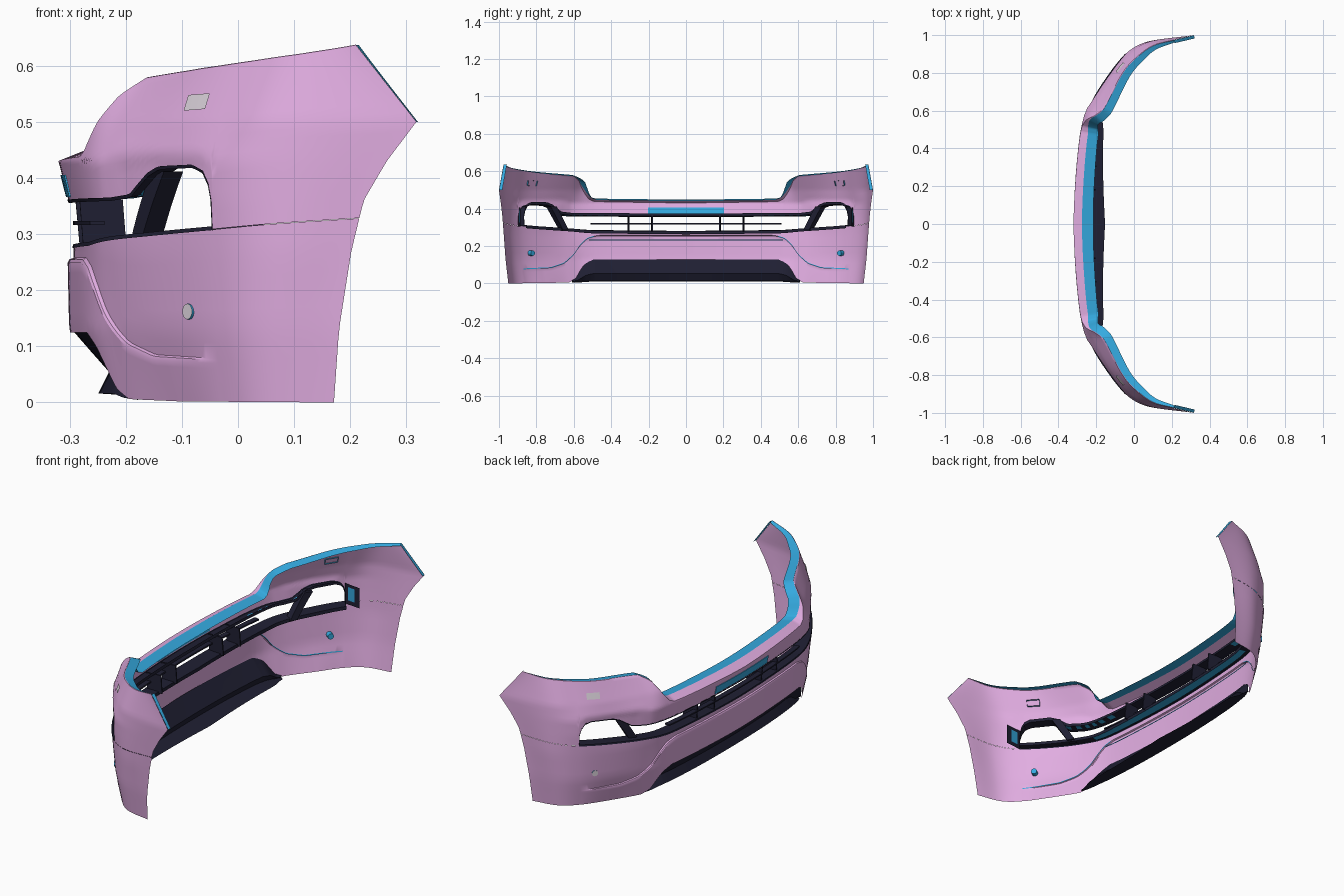
import bpy, bmesh, math
from mathutils import Vector

if "Cube" in bpy.data.objects:
    bpy.data.objects.remove(bpy.data.objects["Cube"])

def material(name, rgb):
    m = bpy.data.materials.new(name)
    m.diffuse_color = (*rgb, 1)
    m.use_nodes = True
    m.node_tree.nodes["Principled BSDF"].inputs["Base Color"].default_value = m.diffuse_color
    return m

PINK = material("pink_paint", (.76, .42, .76))
DARK = material("dark_plastic", (.014, .014, .033))
BLUE = material("blue_edge", (.035, .40, .74))
GREY = material("pale_grey", (.70, .64, .70))

# Plan curves of the skin (x, y) from the centre to the trailing edge, by height
LEVELS = [
    (0.0, [(-.25, 0), (-.245, .28), (-.225, .51), (-.185, .62), (-.10, .75), (-.03, .86), (.05, .925), (.171, .95)]),
    (.13, [(-.29, 0), (-.28, .28), (-.258, .51), (-.212, .63), (-.13, .77), (-.04, .885), (.05, .945), (.18, .965)]),
    (.27, [(-.293, 0), (-.285, .28), (-.265, .51), (-.225, .64), (-.14, .78), (-.045, .895), (.06, .96), (.202, .975)]),
    (.36, [(-.302, 0), (-.292, .28), (-.27, .51), (-.23, .64), (-.143, .78), (-.046, .90), (.065, .963), (.224, .982)]),
    (.43, [(-.32, 0), (-.307, .28), (-.28, .51), (-.235, .64), (-.143, .78), (-.046, .90), (.07, .965), (.265, .99)]),
    (.50, [(-.30, 0), (-.29, .28), (-.265, .51), (-.21, .62), (-.12, .78), (-.03, .89), (.08, .965), (.318, 1.0)]),
    (.637, [(-.25, 0), (-.24, .28), (-.21, .5), (-.13, .6), (-.04, .80), (.03, .885), (.11, .945), (.21, .975)]),
]

def curve(pts, u):
    """Smooth curve through the stations, mirrored at the centre."""
    p = [Vector(q) for q in pts]
    p = [Vector((p[1].x, -p[1].y))] + p + [2 * p[-1] - p[-2]]
    i = min(int(u), 6)
    t = u - i
    a, b, c, d = p[i:i + 4]
    return .5 * (2 * b + (c - a) * t + (2 * a - 5 * b + 4 * c - d) * t * t
                 + (3 * b - a - 3 * c + d) * t ** 3)

def skin(u, z):
    for (z0, a), (z1, b) in zip(LEVELS, LEVELS[1:]):
        if z <= z1 or z1 == .637:
            return curve(a, u).lerp(curve(b, u), (z - z0) / (z1 - z0))

def pt(u, z, inset=0, dz=0):
    """Point on the skin, moved inward by inset and up by dz."""
    t = (skin(min(u + .02, 7), z) - skin(max(u - .02, 0), z)).normalized()
    p = skin(u, z) + Vector((t.y, -t.x)) * inset
    return Vector((p.x, max(p.y, 0) if u < .001 else p.y, z + dz))

def table(*pairs):
    def f(u):
        for (a, p), (b, q) in zip(pairs, pairs[1:]):
            if u <= b:
                return p + (q - p) * max(0, u - a) / (b - a)
        return pairs[-1][1]
    return f

# Height lines running along the bumper
bottom = table((0, .125), (1.9, .125), (2.2, .1), (2.65, .025), (3, .006), (4, .002), (7, 0))
line = table((0, .258), (1.8, .258), (2.1, .242), (2.4, .205), (2.7, .16), (3.2, .108), (3.7, .085), (5, .078), (7, .078))
low = table((0, .275), (2, .28), (3, .29), (5, .308), (7, .328))
top = table((0, .43), (1.9, .438), (2.05, .45), (2.3, .497), (2.6, .547), (3, .578), (4, .595), (5, .607), (6, .62), (7, .637))
opening = table((0, .36), (3.0, .364), (3.4, .37), (3.75, .408), (3.95, .42), (4.6, .423), (4.8, .413), (4.92, .39), (4.98, .36), (5, .31))
swell = table((0, .011), (4, .008), (5, 0))
recess = table((2.8, 0), (3.3, .009), (4.7, .007), (5, 0))

def high(u):
    return opening(u) if u < 5 else low(u) + .0008

def span(a, b, n):
    return [a + (b - a) * i / n for i in range(n + 1)]

ALL = sorted(set([round(u, 3) for u in span(0, 7, 84)] + [1.9, 2.05, 4.8, 4.88, 4.95, 4.98, 5.0]))

def upto(a, b):
    return [u for u in ALL if a <= u <= b]

def loft(name, us, profile, mats, mat_of=lambda u, j: 0, closed=False, angle=35):
    """Skin profile(u) point rows along us; mirrored to the other side."""
    bm = bmesh.new()
    cols = [[bm.verts.new(p) for p in profile(u)] for u in us]
    n = len(cols[0])
    for u, a, b in zip(us, cols, cols[1:]):
        for j in range(n if closed else n - 1):
            k = (j + 1) % n
            bm.faces.new((a[j], a[k], b[k], b[j])).material_index = mat_of(u, j)
    if closed:
        bm.faces.new(cols[0])
        bm.faces.new(cols[-1][::-1])
        bmesh.ops.recalc_face_normals(bm, faces=bm.faces)
    return finish(name, bm, mats, angle)

def finish(name, bm, mats, angle=35):
    me = bpy.data.meshes.new(name)
    bm.to_mesh(me)
    bm.free()
    for m in mats:
        me.materials.append(m)
    ob = bpy.data.objects.new(name, me)
    bpy.context.collection.objects.link(ob)
    bpy.context.view_layer.objects.active = ob
    ob.select_set(True)
    bpy.ops.object.shade_smooth_by_angle(angle=math.radians(angle))
    ob.select_set(False)
    mod = ob.modifiers.new("mirror", 'MIRROR')
    mod.use_axis = (False, True, False)
    return ob

# Lower cover: swollen trim below the crease line, a step, then the panel above
def lower(u):
    s, ln = swell(u), line(u)
    rows = [pt(u, z, -s) for z in span(bottom(u), ln - .009, 7)]
    rows.append(pt(u, ln - .003, -s * .7))
    return rows + [pt(u, z) for z in span(ln, low(u), 8)]
loft("lower_cover", ALL, lower, [PINK], angle=28)

# Thin blue seams on the inner side of the trim
loft("trim_seam", upto(1.9, 4.95),
     lambda u: [pt(u, line(u) - .003, .002), pt(u, line(u) + .002, .002)], [BLUE])
loft("centre_seam", upto(0, 2.05),
     lambda u: [pt(u, .231, .002), pt(u, .236, .002)], [BLUE])

# Upper cover: shallow recess round the lamp, and a lip rolling back over the middle
lip = table((0, .045), (1.9, .04), (2.5, .004), (7, .002))
def upper(u):
    rows = [pt(u, z, recess(u) * min(1, max(0, (.447 - z) / .022))) for z in span(high(u), top(u), 18)]
    return rows + [pt(u, top(u), lip(u), lip(u) * .4)]
loft("upper_cover", ALL, upper, [PINK], angle=40)

# Top mounting flange
flange = table((0, .06), (2, .055), (3, .045), (5, .035), (7, .012))
loft("top_flange", ALL,
     lambda u: [pt(u, top(u), lip(u), lip(u) * .4),
                pt(u, top(u), lip(u) + flange(u), lip(u) * .4 - .008)], [BLUE])

# Trailing edge flange
loft("trailing_flange", span(.5, .637, 8), lambda z: [pt(7, z, .001), pt(7, z, .018)], [BLUE])

# Returns around the grille and lamp opening, with blue patches on the roof
depth = table((0, .075), (2.5, .06), (4, .06), (5, .055))
loft("opening_floor", upto(0, 5),
     lambda u: [pt(u, low(u) - .001, -.002), pt(u, low(u) + .006, 0), pt(u, low(u) + .004, depth(u)),
                pt(u, low(u) - .012, depth(u))], [DARK])
loft("floor_underside", upto(0, 2.4),
     lambda u: [pt(u, low(u) - .009, depth(u) - .002), pt(u, low(u) - .009, .025)], [BLUE])

def patch(u, j):
    return int(j == 2 and 1.5 < u < 3.5 and int(u * 12 + .1) % 4 < 2)
def roof(u):
    r, h, d = recess(u), high(u), depth(u) * .8
    return [pt(u, h + .001, r - .002), pt(u, h - .005, r), pt(u, h - .002, r + d * .4),
            pt(u, h, r + d), pt(u, h + .014, r + d)]
loft("opening_roof", upto(0, 5), roof, [DARK, BLUE], patch)

# End wall of the lamp opening, running straight back, with a dark rear frame
loft("lamp_end_wall", (-.042, -.025, .015, .045),
     lambda x: [Vector((x, .893 - .1 * (x + .045), z)) for z in (.305, .325, .39, .405)],
     [DARK, BLUE], lambda x, j: int(-.03 < x < .01 and j == 1))

# Leaning post between grille and lamp opening
def post(t):
    u, z = 3.14 + .5 * t, .287 + .125 * t
    return [pt(u, z, .028), pt(u + .24, z, .028), pt(u + .24, z, .07), pt(u, z, .07)]
loft("opening_post", span(0, 1, 6), post, [DARK], closed=True)

# Horizontal grille bar
loft("grille_bar", upto(0, 2),
     lambda u: [pt(u, .316, .004), pt(u, .323, .004), pt(u, .323, .03), pt(u, .316, .03)],
     [DARK], closed=True)

# Upright grille ribs
for i, u in enumerate((.645, 1.12)):
    loft(f"grille_rib_{i + 1}", (u - .012, u + .012),
         lambda v: [pt(v, .274, .008), pt(v, .362, .008), pt(v, .362, .085), pt(v, .274, .085)],
         [DARK], closed=True)

# Number plate mount on the centre band
loft("plate_mount", span(0, .71, 6),
     lambda u: [pt(u, .366, -.003), pt(u, .405, -.003), pt(u, .405, .004), pt(u, .366, .004)],
     [BLUE], closed=True)

# Lower spoiler hangs from the cover's lower edge and folds back underneath
fold = table((0, 1), (2.1, 1), (2.7, .4), (2.95, .1))
tray = table((0, .1), (1.9, .07), (2.3, .055), (2.95, .012))
def spoiler(u):
    b, f = bottom(u), fold(u)
    return [pt(u, b + .004, .001 - swell(u) * .6), pt(u, .008 + .66 * b, .016 * f), pt(u, .008 + .37 * b, .037 * f),
            pt(u, .006 + .08 * b, .006 * f), pt(u, .004 + .05 * b, tray(u))]
loft("lower_spoiler", upto(0, 2.95), spoiler, [DARK], angle=25)

# Washer cover plates, with a blue rim on the inner side
CORNERS = [(4.17, .52), (4.60, .523), (4.53, .551), (4.08, .548)]
def cover(t, off):
    (a, b, c, d) = CORNERS
    return [pt(p[0] + (q[0] - p[0]) * t, p[1] + (q[1] - p[1]) * t, off) for p, q in ((a, b), (d, c))]
loft("washer_cover", span(0, 1, 5), lambda t: cover(t, -.004), [GREY])
loft("washer_rim", range(5),
     lambda i: [pt(*CORNERS[i % 4], .001), pt(*CORNERS[i % 4], .01)], [BLUE])

# Parking sensors set square to the skin
c = pt(4.5, .162)
out = (pt(4.5, .162, -1) - c).normalized()
bm = bmesh.new()
bmesh.ops.create_cone(bm, cap_ends=True, segments=20, radius1=.014, radius2=.014, depth=.03)
for f in bm.faces:
    f.material_index = 0 if f.calc_center_median().z > .014 else 1
bm.transform(out.to_track_quat('Z', 'Y').to_matrix().to_4x4())
bmesh.ops.translate(bm, vec=c - out * .011, verts=bm.verts)
finish("parking_sensor", bm, [GREY, BLUE])
